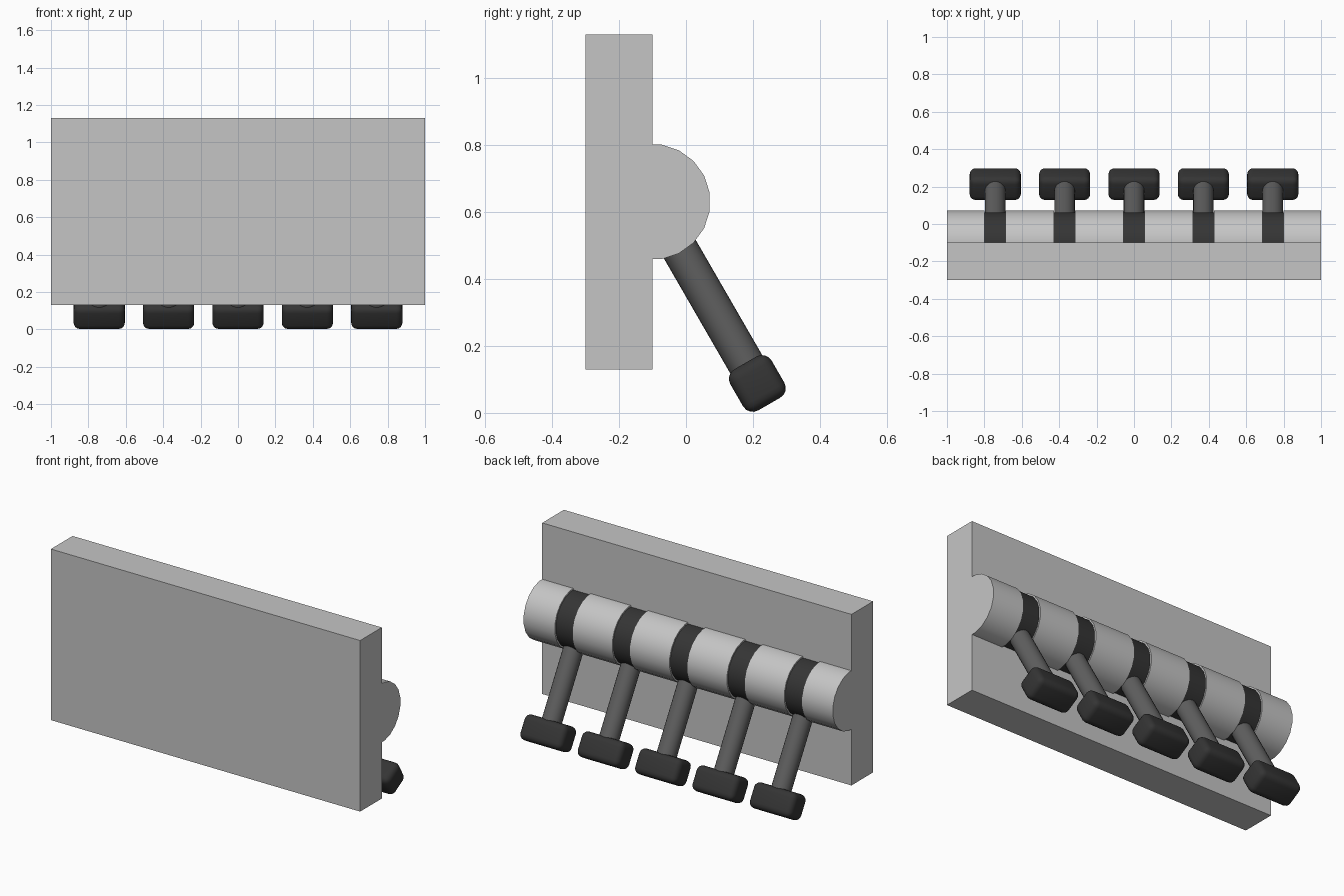
import bpy, bmesh, math
from mathutils import Matrix, Vector

if "Cube" in bpy.data.objects:
    bpy.data.objects.remove(bpy.data.objects["Cube"])

def mat(name, v):
    m = bpy.data.materials.new(name)
    m.diffuse_color = (v, v, v, 1)
    m.use_nodes = True
    m.node_tree.nodes["Principled BSDF"].inputs["Base Color"].default_value = m.diffuse_color
    return m

LIGHT = mat("light_grey", 0.56)
MID = mat("mid_grey", 0.115)
DARK = mat("dark_grey", 0.035)

CY, CZ = -0.10, 0.63          # lever pivot axis
PITCH, SLOT = 0.371, 0.112    # lever spacing and slot width
XS = [PITCH * i for i in range(-2, 3)]
TILT = Matrix.Rotation(math.radians(30), 4, 'X')

def finish(name, bm, material, smooth=True):
    bmesh.ops.recalc_face_normals(bm, faces=bm.faces)
    me = bpy.data.meshes.new(name)
    bm.to_mesh(me)
    bm.free()
    me.materials.append(material)
    if smooth:
        me.shade_smooth()
        me.set_sharp_from_angle(angle=math.radians(35))
    ob = bpy.data.objects.new(name, me)
    bpy.context.collection.objects.link(ob)
    return ob

def half_round(name, x0, x1, r, material):
    # half of a 20-sided bar, flat against the plate
    flat = r * math.cos(math.radians(9))
    pts = [(CY, CZ + flat)]
    for k in range(10):
        a = math.radians(81 - 18 * k)
        pts.append((CY + r * math.cos(a), CZ + r * math.sin(a)))
    pts.append((CY, CZ - flat))
    bm = bmesh.new()
    f = bm.faces.new([bm.verts.new((x0, y, z)) for y, z in pts])
    ext = bmesh.ops.extrude_face_region(bm, geom=[f], use_keep_orig=True)
    moved = [v for v in ext["geom"] if isinstance(v, bmesh.types.BMVert)]
    bmesh.ops.translate(bm, verts=moved, vec=(x1 - x0, 0, 0))
    return finish(name, bm, material)

def box(bm, size):
    bmesh.ops.create_cube(bm, size=1)
    bmesh.ops.scale(bm, verts=bm.verts, vec=size)

# back plate
bm = bmesh.new()
box(bm, (2, 0.2, 1))
bm.transform(Matrix.Translation((0, -0.2, 0.63)))
finish("back_plate", bm, LIGHT, False)

# housing segments between the slots
starts = [-1] + [x + SLOT / 2 for x in XS]
ends = [x - SLOT / 2 for x in XS] + [1]
for a, b in zip(starts, ends):
    half_round("housing_segment", a, b, 0.173, LIGHT)

for x in XS:
    # recessed dark band at each slot
    half_round("slot_band", x - SLOT / 2, x + SLOT / 2, 0.164, DARK)
    place = Matrix.Translation((x, CY, CZ)) @ TILT

    # lever shaft
    bm = bmesh.new()
    bmesh.ops.create_cone(bm, cap_ends=True, segments=24, radius1=0.055,
                          radius2=0.055, depth=0.48)
    bm.transform(place @ Matrix.Translation((0, 0, -0.35)))
    finish("lever_shaft", bm, MID)

    # rounded handle
    bm = bmesh.new()
    box(bm, (0.274, 0.142, 0.142))
    bmesh.ops.bevel(bm, geom=bm.edges[:], offset=0.033, segments=4,
                    profile=0.5, affect='EDGES')
    bm.transform(place @ Matrix.Translation((0, 0, -0.626)))
    finish("lever_handle", bm, DARK)
